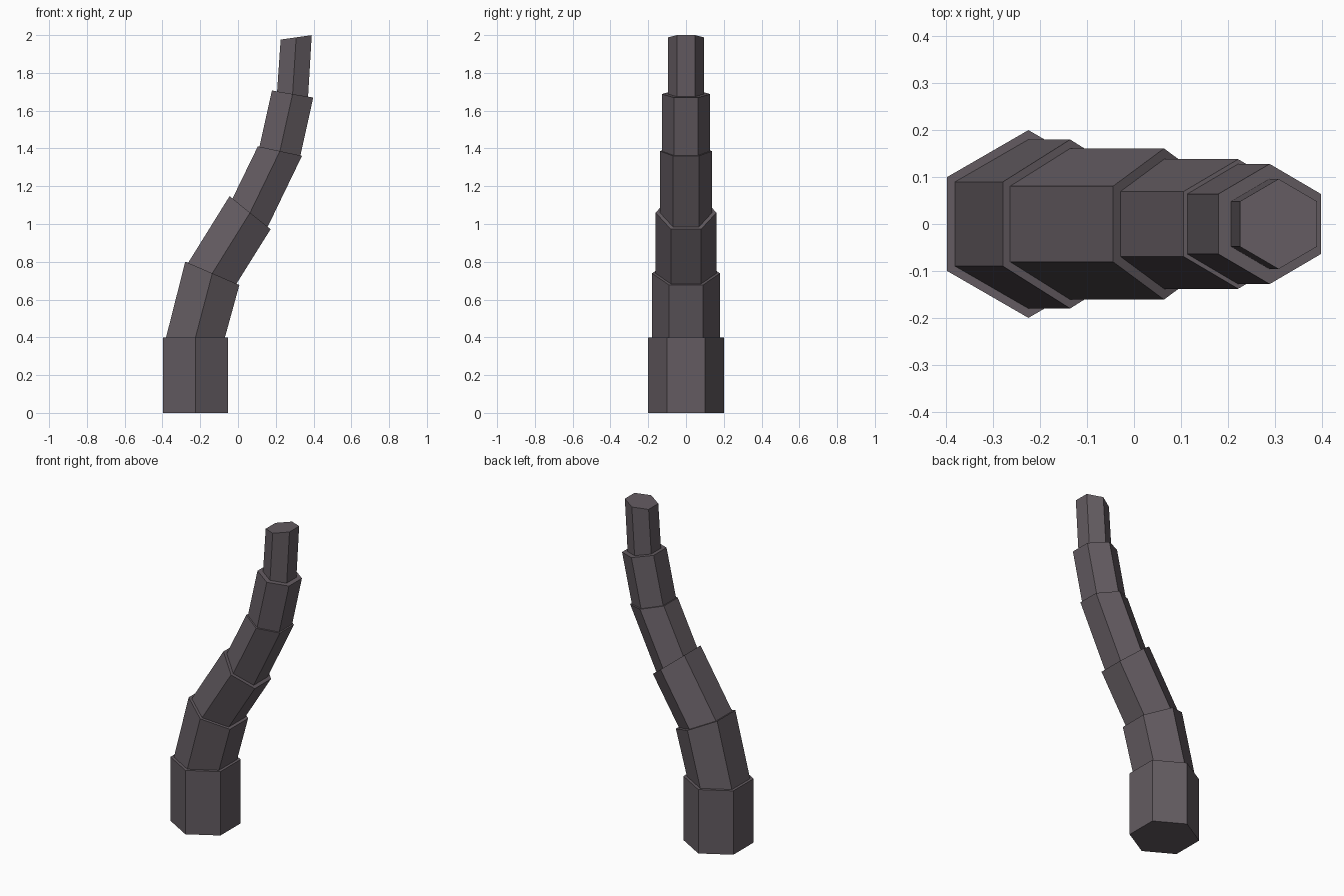
import bpy
import bmesh
import math
from mathutils import Matrix, Vector

cube = bpy.data.objects.get("Cube")
if cube:
    bpy.data.objects.remove(cube, do_unlink=True)

# Dark purple-grey bark
bark = bpy.data.materials.new("dark bark")
bark.use_nodes = True
colour = (0.125, 0.105, 0.119, 1.0)
bark.diffuse_color = colour
bsdf = bark.node_tree.nodes["Principled BSDF"]
bsdf.inputs["Base Color"].default_value = colour
bsdf.inputs["Roughness"].default_value = 0.9

# Joints along the bending trunk: x, z, tilt towards +x in degrees
JOINTS = [
    (-0.225, 0.0, 0.0),
    (-0.225, 0.4, 0.0),
    (-0.136, 0.739, 23.4),
    (0.064, 1.060, 38.8),
    (0.222, 1.386, 12.1),
    (0.289, 1.688, 9.7),
    (0.308, 1.988, -8.2),
]
RADII = [0.2, 0.18, 0.161, 0.138, 0.128, 0.096]
SIDES = 6


def ring(bm, joint, radius):
    """Hexagon in the tilted plane of a joint, with corners at front and back."""
    x, z, tilt = joint
    place = Matrix.Translation((x, 0, z)) @ Matrix.Rotation(math.radians(tilt), 4, 'Y')
    angles = [math.pi / 2 + math.tau * i / SIDES for i in range(SIDES)]
    return [bm.verts.new(place @ Vector((radius * math.cos(a), radius * math.sin(a), 0)))
            for a in angles]


def trunk_segment(name, lower, upper, radius):
    """Closed hexagonal prism between two joints."""
    bm = bmesh.new()
    a, b = ring(bm, lower, radius), ring(bm, upper, radius)
    bm.faces.new(a[::-1])
    bm.faces.new(b)
    for i in range(SIDES):
        j = (i + 1) % SIDES
        bm.faces.new((a[i], a[j], b[j], b[i]))
    bmesh.ops.recalc_face_normals(bm, faces=bm.faces)
    mesh = bpy.data.meshes.new(name)
    bm.to_mesh(mesh)
    bm.free()
    mesh.materials.append(bark)
    obj = bpy.data.objects.new(name, mesh)
    bpy.context.collection.objects.link(obj)


# Stepped segments, each thinner than the one below
for n, radius in enumerate(RADII):
    trunk_segment(f"trunk_segment_{n + 1}", JOINTS[n], JOINTS[n + 1], radius)
